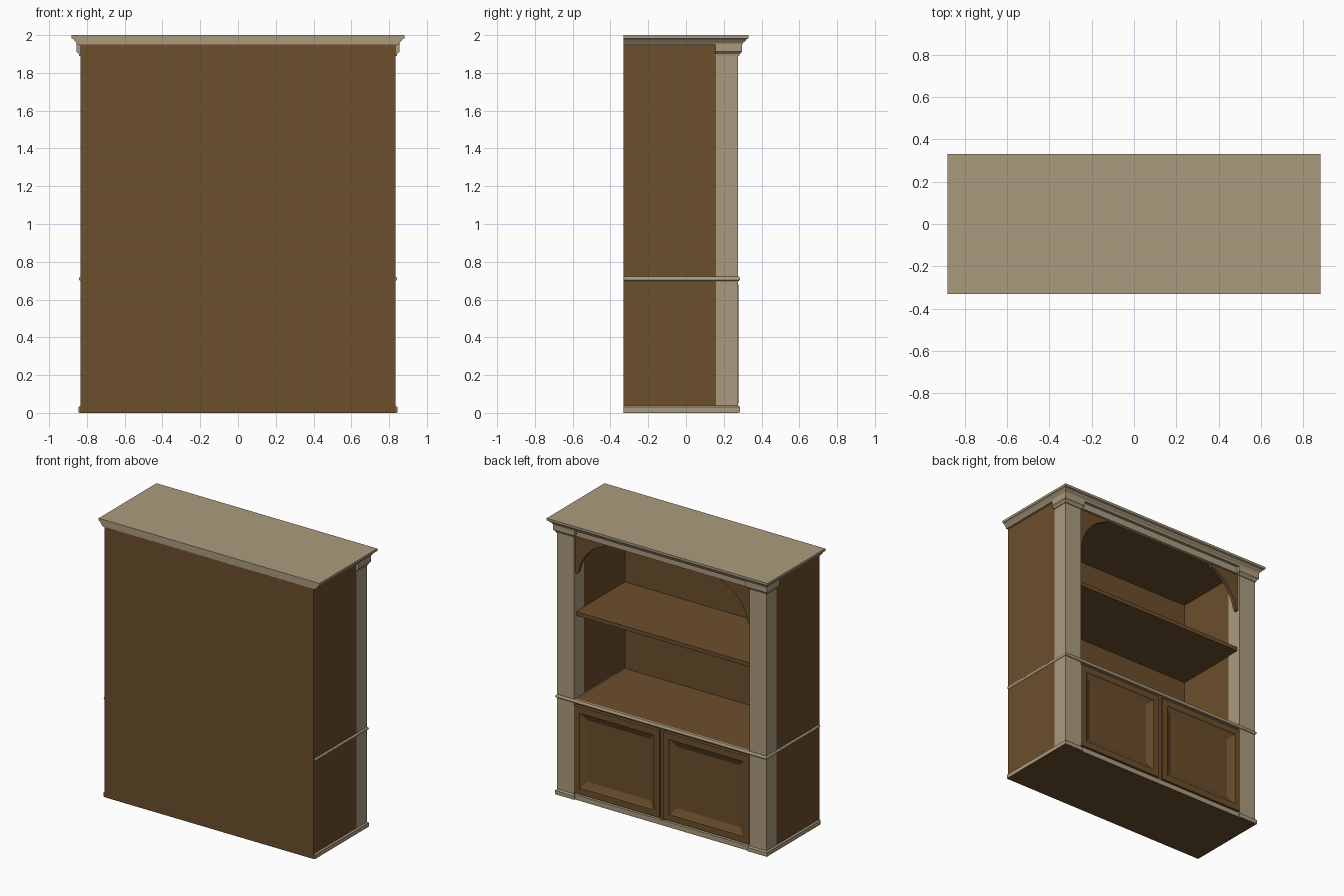
import bpy, bmesh, math

if "Cube" in bpy.data.objects:
    bpy.data.objects.remove(bpy.data.objects["Cube"])


def material(name, rgb):
    m = bpy.data.materials.new(name)
    m.diffuse_color = (*rgb, 1)
    m.use_nodes = True
    m.node_tree.nodes["Principled BSDF"].inputs["Base Color"].default_value = m.diffuse_color
    return m


BROWN = material("brown_wood", (0.150, 0.077, 0.026))
TAN = material("tan_trim", (0.41, 0.33, 0.21))


def finish(name, bm, mat):
    bmesh.ops.recalc_face_normals(bm, faces=bm.faces[:])
    me = bpy.data.meshes.new(name)
    bm.to_mesh(me)
    bm.free()
    ob = bpy.data.objects.new(name, me)
    bpy.context.collection.objects.link(ob)
    me.materials.append(mat)
    return ob


def loft(name, levels, mat):
    """Stack of rectangles (x0, x1, y0, y1, z) skinned into a closed moulding."""
    bm = bmesh.new()
    rings = [[bm.verts.new((x, y, z)) for x, y in ((x0, y0), (x1, y0), (x1, y1), (x0, y1))]
             for x0, x1, y0, y1, z in levels]
    for a, b in zip(rings, rings[1:]):
        for i in range(4):
            j = (i + 1) % 4
            bm.faces.new((a[i], a[j], b[j], b[i]))
    bm.faces.new(rings[0])
    bm.faces.new(rings[-1])
    return finish(name, bm, mat)


def box(name, x0, x1, y0, y1, z0, z1, mat):
    return loft(name, [(x0, x1, y0, y1, z0), (x0, x1, y0, y1, z1)], mat)


def mirror(ob):
    """Bake a copy on the other side of x = 0 into the same object."""
    bm = bmesh.new()
    bm.from_mesh(ob.data)
    copy = bmesh.ops.duplicate(bm, geom=bm.verts[:] + bm.edges[:] + bm.faces[:])["geom"]
    for v in copy:
        if isinstance(v, bmesh.types.BMVert):
            v.co.x *= -1
    bmesh.ops.reverse_faces(bm, faces=[f for f in copy if isinstance(f, bmesh.types.BMFace)])
    bm.to_mesh(ob.data)
    bm.free()


# Carcass
mirror(box("side_walls", 0.705, 0.835, -0.31, 0.16, 0.0, 1.95, BROWN))
box("back_panel", -0.835, 0.835, -0.33, -0.31, 0.0, 1.95, BROWN)
box("bottom_board", -0.84, 0.84, -0.33, 0.275, 0.0, 0.03, BROWN)
box("counter", -0.705, 0.705, -0.31, 0.265, 0.69, 0.72, BROWN)
box("shelf", -0.705, 0.705, -0.31, 0.25, 1.315, 1.343, BROWN)
box("ceiling", -0.705, 0.705, -0.31, 0.26, 1.918, 1.95, BROWN)

# Pillars, their capitals and plinths
mirror(box("pillars", 0.70, 0.835, 0.16, 0.275, 0.03, 1.95, TAN))
mirror(loft("capitals", [(0.695, 0.841, 0.155, 0.281, 1.89),
                         (0.693, 0.843, 0.155, 0.285, 1.90),
                         (0.68, 0.855, 0.155, 0.297, 1.912),
                         (0.68, 0.855, 0.155, 0.297, 1.96)], TAN))
mirror(loft("plinths", [(0.69, 0.845, -0.329, 0.286, 0.002),
                        (0.69, 0.845, -0.329, 0.286, 0.030),
                        (0.70, 0.836, -0.329, 0.276, 0.038)], TAN))
box("base_rail", -0.70, 0.70, 0.24, 0.278, 0.002, 0.038, TAN)
box("header", -0.70, 0.70, 0.25, 0.275, 1.90, 1.96, TAN)

# Crown
steps = [(0.850, 0.297, 1.948), (0.857, 0.302, 1.960), (0.862, 0.310, 1.966),
         (0.868, 0.318, 1.974), (0.872, 0.320, 1.978), (0.881, 0.33, 1.983), (0.881, 0.33, 2.0)]
loft("crown", [(-x, x, -0.33, y, z) for x, y, z in steps], TAN)


# Waist moulding with a rounded nose
def nose(name, x0, x1, y0, y1, grow_x):
    prof = [(0, 0.698), (0.006, 0.703), (0.008, 0.710), (0.006, 0.717), (0, 0.722)]
    return loft(name, [(x0, x1 + d * grow_x, y0, y1 + d, z) for d, z in prof], TAN)


mirror(nose("waist_ends", 0.70, 0.835, -0.327, 0.279, 1))
nose("waist_front", -0.70, 0.70, 0.262, 0.279, 0)


# Doors with recessed, sloping panels
door = box("doors", 0.016, 0.70, 0.245, 0.279, 0.05, 0.68, BROWN)
bm = bmesh.new()
bm.from_mesh(door.data)
bm.faces.ensure_lookup_table()
front = [max(bm.faces, key=lambda f: f.calc_center_median().y)]
for width, depth in ((0.045, 0), (0.006, -0.006), (0.042, -0.018)):
    bmesh.ops.inset_region(bm, faces=front, thickness=width, depth=depth, use_even_offset=True)
bm.to_mesh(door.data)
bm.free()
mirror(door)
box("door_divider", -0.016, 0.016, 0.235, 0.268, 0.035, 0.70, BROWN)
box("door_surround", -0.70, 0.70, 0.235, 0.255, 0.67, 0.70, BROWN)

# Corner brackets with a concave curve between small steps
pts = [(0.70, 1.92), (0.70, 1.625), (0.685, 1.625), (0.675, 1.645)]
for i in range(9):
    a = math.radians(90 * i / 8)
    s, c = 1 - math.cos(a), math.sin(a)
    pts.append((0.672 - 0.19 * (0.6 * s + 0.4 * i / 8),
                1.66 + 0.215 * (0.6 * c + 0.4 * i / 8)))
pts += [(0.468, 1.88), (0.455, 1.92)]
bm = bmesh.new()
face = bm.faces.new([bm.verts.new((x, 0.235, z)) for x, z in pts])
ext = bmesh.ops.extrude_face_region(bm, geom=[face], use_keep_orig=True)["geom"]
bmesh.ops.translate(bm, vec=(0, 0.025, 0), verts=[v for v in ext if isinstance(v, bmesh.types.BMVert)])
mirror(finish("brackets", bm, BROWN))
